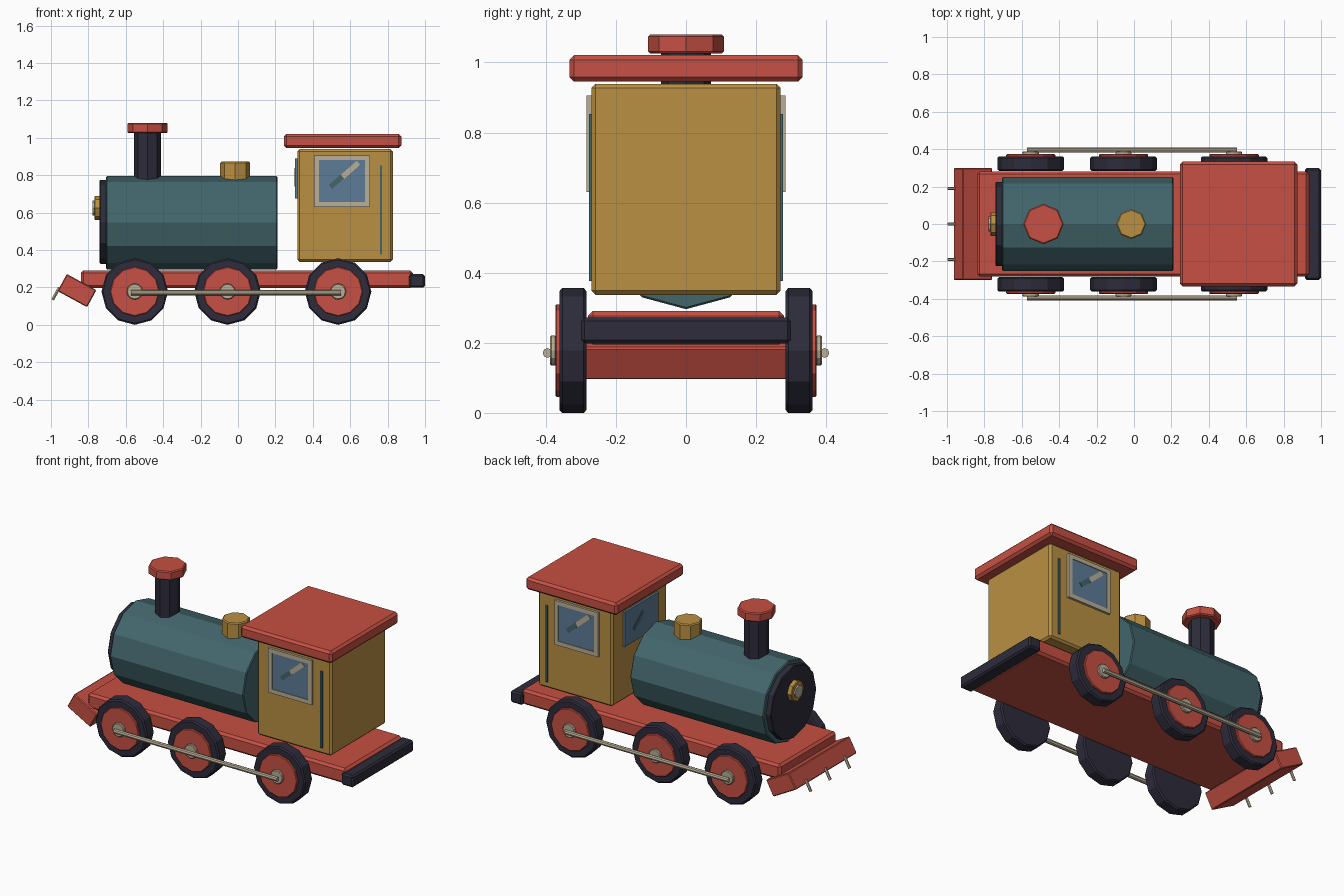
import bpy, bmesh, math
from mathutils import Matrix, Vector

if "Cube" in bpy.data.objects:
    bpy.data.objects.remove(bpy.data.objects["Cube"])


def material(name, hexcode):
    def lin(c):
        c /= 255
        return c / 12.92 if c <= 0.04045 else ((c + 0.055) / 1.055) ** 2.4
    m = bpy.data.materials.new(name)
    m.diffuse_color = [lin(int(hexcode[i:i + 2], 16)) for i in (0, 2, 4)] + [1]
    m.use_nodes = True
    m.node_tree.nodes["Principled BSDF"].inputs["Base Color"].default_value = m.diffuse_color
    return m


RED = material("red", "C65043")
TEAL = material("teal", "42666C")
GOLD = material("gold", "BA9042")
DARK = material("charcoal", "2D2C3B")
CREAM = material("cream", "BAAF97")
GLASS = material("glass blue", "5E7C97")


def finish(name, bm, mat, matrix, bevel):
    bm.transform(matrix)
    bmesh.ops.recalc_face_normals(bm, faces=bm.faces)
    me = bpy.data.meshes.new(name)
    bm.to_mesh(me)
    bm.free()
    me.materials.append(mat)
    ob = bpy.data.objects.new(name, me)
    bpy.context.collection.objects.link(ob)
    if bevel:
        mod = ob.modifiers.new("bevel", "BEVEL")
        mod.width, mod.segments = bevel, 1
        mod.limit_method, mod.angle_limit = "ANGLE", math.radians(50)
    return ob


def box(name, center, size, mat, bevel=0.0, rot_y=0.0):
    bm = bmesh.new()
    bmesh.ops.create_cube(bm, size=1)
    mx = (Matrix.Translation(center) @ Matrix.Rotation(rot_y, 4, "Y")
          @ Matrix.Diagonal((*size, 1)))
    return finish(name, bm, mat, mx, bevel)


def cylinder(name, start, end, radius, sides, mat, bevel=0.0):
    a, b = Vector(start), Vector(end)
    bm = bmesh.new()
    bmesh.ops.create_cone(bm, cap_ends=True, segments=sides, radius1=radius,
                          radius2=radius, depth=(b - a).length)
    rot = Vector((0, 0, 1)).rotation_difference(b - a).to_matrix().to_4x4()
    return finish(name, bm, mat, Matrix.Translation((a + b) / 2) @ rot, bevel)


# Chassis and rear bumper
box("chassis", (0.047, 0, 0.243), (1.775, 0.56, 0.095), RED, 0.014)
box("rear_bumper", (0.957, 0, 0.235), (0.083, 0.6, 0.073), DARK, 0.01)

# Tilted front guard with three teeth
box("front_guard", (-0.861, 0, 0.183), (0.18, 0.6, 0.104), RED, 0.005, 0.5)
for i, y in enumerate((-0.19, 0, 0.19)):
    cylinder(f"guard_tooth_{i + 1}", (-0.955, y, 0.2), (-0.991, y, 0.134),
             0.009, 6, CREAM)

# Boiler, smokebox door and headlamp
cylinder("boiler", (-0.705, 0, 0.546), (0.21, 0, 0.546), 0.25, 12, TEAL, 0.005)
cylinder("smokebox_door", (-0.74, 0, 0.55), (-0.7, 0, 0.55), 0.224, 12, DARK, 0.004)
cylinder("headlamp", (-0.768, 0, 0.625), (-0.735, 0, 0.625), 0.064, 8, GOLD, 0.004)
cylinder("headlamp_lens", (-0.777, 0, 0.625), (-0.765, 0, 0.625), 0.04, 8, CREAM)

# Funnel, funnel cap and steam dome
cylinder("funnel", (-0.484, 0, 0.76), (-0.484, 0, 1.03), 0.072, 8, DARK)
cylinder("funnel_cap", (-0.484, 0, 1.025), (-0.484, 0, 1.08), 0.108, 8, RED, 0.006)
cylinder("steam_dome", (-0.015, 0, 0.76), (-0.015, 0, 0.872), 0.08, 8, GOLD, 0.006)

# Cab and roof
box("cab", (0.573, 0, 0.638), (0.51, 0.54, 0.602), GOLD, 0.012)
box("cab_roof", (0.559, 0, 0.983), (0.628, 0.666, 0.076), RED, 0.014)

# Front cab window
box("front_window", (0.312, 0, 0.783), (0.014, 0.33, 0.215), GLASS)
glint = box("front_window_glint", (0, 0, 0), (0.12, 0.004, 0.028), TEAL, 0, -0.7)
glint.matrix_world = Matrix.Translation((0.304, 0.03, 0.79)) @ Matrix.Rotation(-math.pi / 2, 4, "Z")

WHEELS = (-0.552, -0.056, 0.535)
WZ = 0.178
for side, s in (("near", -1), ("far", 1)):
    # Side window: four frame bars, pane and two glints
    wx, wz = 0.556, 0.768
    for e, end in ((-1, "a"), (1, "b")):
        box(f"{side}_window_post_{end}", (wx + e * 0.1365, s * 0.275, wz),
            (0.026, 0.018, 0.276), CREAM)
        box(f"{side}_window_rail_{end}", (wx, s * 0.275, wz + e * 0.125),
            (0.25, 0.018, 0.026), CREAM)
    box(f"{side}_window_pane", (wx, s * 0.274, wz), (0.25, 0.012, 0.228), GLASS)
    for part, dx, dz, length, mat in (("lower", -0.03, -0.003, 0.085, TEAL),
                                      ("upper", 0.045, 0.06, 0.115, CREAM)):
        box(f"{side}_window_glint_{part}", (wx - s * dx, s * 0.281, wz + dz),
            (length, 0.006, 0.028), mat, 0, s * 0.72)
    # Cab side stripe
    box(f"{side}_cab_stripe", (0.765, s * 0.273, 0.615), (0.012, 0.009, 0.476), TEAL)

    # Wheels with hubs and axle caps
    for i, x in enumerate(WHEELS):
        for part, y0, y1, r, mat, bev in (("tyre", 0.284, 0.361, 0.178, DARK, 0.008),
                                          ("disc", 0.355, 0.373, 0.132, RED, 0.004),
                                          ("axle_cap", 0.37, 0.388, 0.043, CREAM, 0.004)):
            cylinder(f"{side}_wheel_{i + 1}_{part}", (x, s * y0, WZ),
                     (x, s * y1, WZ), r, 12, mat, bev)
    # Coupling rod
    cylinder(f"{side}_coupling_rod", (-0.572, s * 0.395, 0.171),
             (0.55, s * 0.395, 0.171), 0.014, 8, CREAM)
